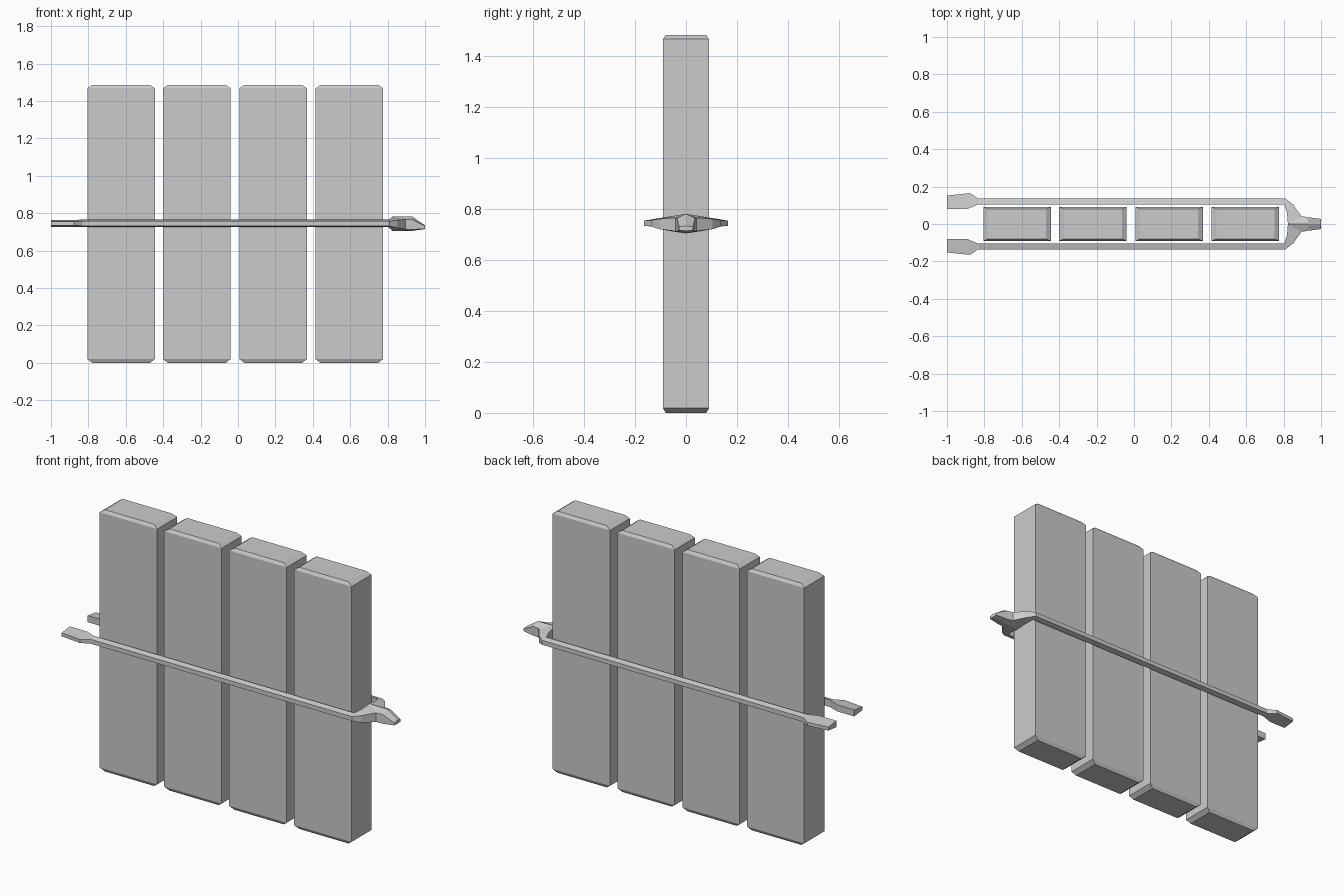
import bpy, bmesh

if "Cube" in bpy.data.objects:
    bpy.data.objects.remove(bpy.data.objects["Cube"])


def make_object(name, bm):
    bmesh.ops.recalc_face_normals(bm, faces=bm.faces)
    mesh = bpy.data.meshes.new(name)
    bm.to_mesh(mesh)
    bm.free()
    ob = bpy.data.objects.new(name, mesh)
    bpy.context.collection.objects.link(ob)
    return ob


def loft(bm, rings):
    """Join closed rings of points with quads and cap both ends."""
    loops = [[bm.verts.new(p) for p in ring] for ring in rings]
    for a, b in zip(loops, loops[1:]):
        for i in range(len(a)):
            j = (i + 1) % len(a)
            bm.faces.new((a[i], a[j], b[j], b[i]))
    bm.faces.new(loops[0])
    bm.faces.new(loops[-1])


# Upright slabs with chamfered ends
def slab(name, x0, x1):
    bm = bmesh.new()
    rings = []
    for z, ix, iy in ((0, .025, .01), (.019, 0, 0), (1.468, 0, 0), (1.485, .025, .01)):
        a, b, d = x0 + ix, x1 - ix, .09 - iy
        rings.append([(a, -d, z), (b, -d, z), (b, d, z), (a, d, z)])
    loft(bm, rings)
    return make_object(name, bm)


for i, x in enumerate((-.805, -.4, .008, .415)):
    slab(f"slab_{i + 1}", x, x + .36)

# Clasp half: inner (x, y), outer (x, y), inner z low/high, outer z low/high
sections = [
    ((-1, .08), (-1, .152), (.727, .764), (.735, .755)),
    ((-.893, .08), (-.877, .165), (.727, .764), (.735, .755)),
    ((-.832, .105), (-.832, .135), (.725, .765), (.732, .757)),
    ((.803, .105), (.81, .135), (.725, .765), (.732, .757)),
    ((.818, .06), (.85, .105), (.714, .772), (.722, .762)),
    ((.823, 0), (.895, .042), (.705, .782), (.714, .766)),
    ((.93, 0), (.932, .036), (.705, .782), (.712, .765)),
    ((1, 0), (1, .027), (.715, .735), (.717, .731)),
]
bm = bmesh.new()
loft(bm, [[(*i, zi[0]), (*o, zo[0]), (*o, zo[1]), (*i, zi[1])]
          for i, o, zi, zo in sections])

# Open the half on the mirror plane so both sides weld cleanly
inside = [f for f in bm.faces if all(abs(v.co.y) < 1e-5 for v in f.verts)]
bmesh.ops.delete(bm, geom=inside, context='FACES_ONLY')
clasp = make_object("two_pronged_clasp", bm)
mirror = clasp.modifiers.new("mirror", 'MIRROR')
mirror.use_axis = (False, True, False)
mirror.use_clip = True
